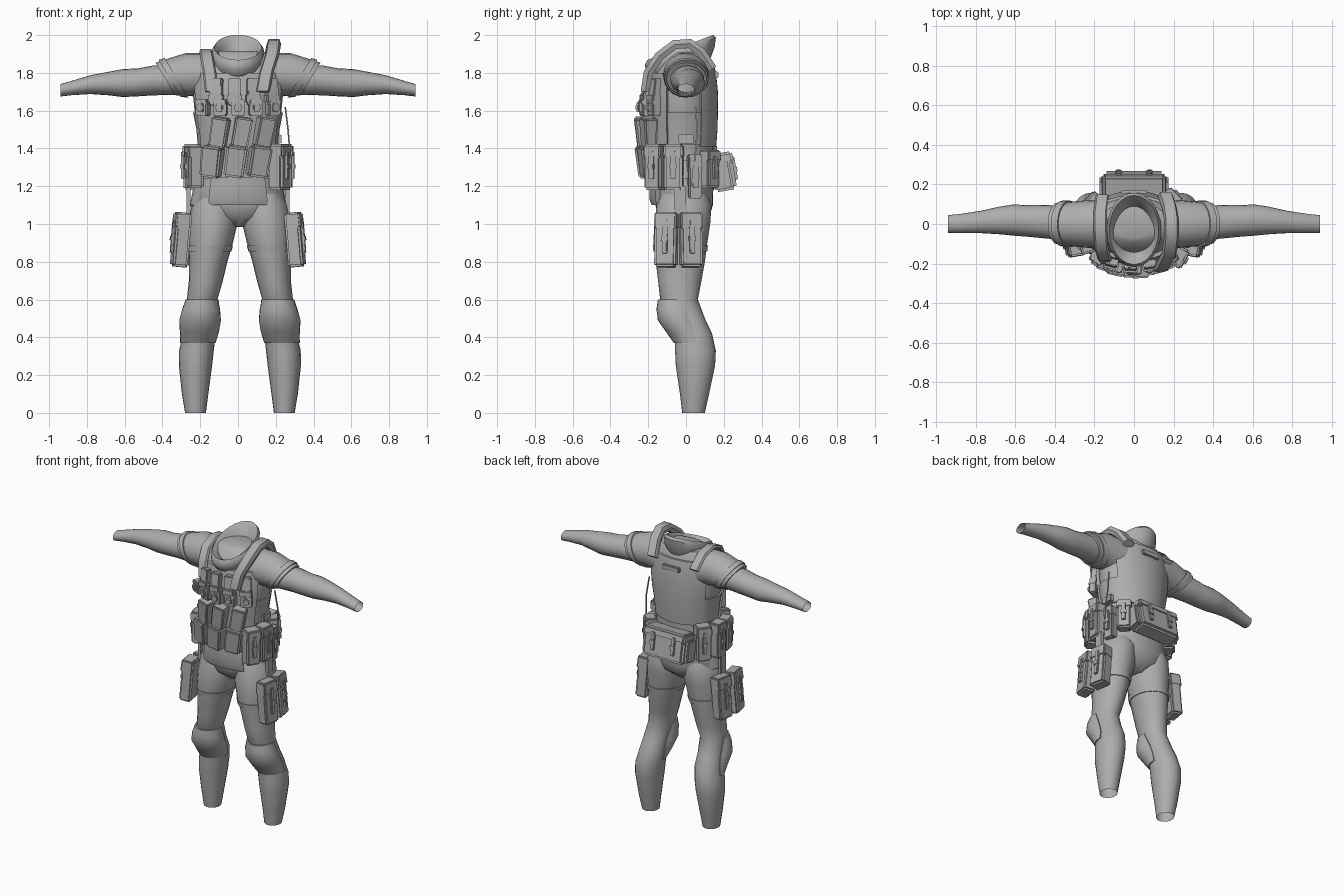
import bpy, bmesh, math
from mathutils import Matrix, Vector

if "Cube" in bpy.data.objects:
    bpy.data.objects.remove(bpy.data.objects["Cube"])

cloth = bpy.data.materials.new("grey_cloth")
cloth.diffuse_color = (0.42, 0.42, 0.42, 1)
cloth.use_nodes = True
cloth.node_tree.nodes["Principled BSDF"].inputs["Base Color"].default_value = cloth.diffuse_color
R = math.radians


def finish(name, bm):
    bmesh.ops.recalc_face_normals(bm, faces=bm.faces[:])
    me = bpy.data.meshes.new(name)
    bm.to_mesh(me)
    bm.free()
    me.materials.append(cloth)
    ob = bpy.data.objects.new(name, me)
    bpy.context.collection.objects.link(ob)
    return ob


def loft(name, rings, closed=True, caps=False):
    """Skin a list of equally long point rings."""
    bm = bmesh.new()
    rows = [[bm.verts.new(p) for p in r] for r in rings]
    n = len(rows[0])
    for a, b in zip(rows, rows[1:]):
        for i in range(n if closed else n - 1):
            j = (i + 1) % n
            bm.faces.new((a[i], a[j], b[j], b[i]))
    if caps:
        bm.faces.new(rows[0])
        bm.faces.new(rows[-1])
    return finish(name, bm)


def surf(table, z, a, off=0.0, s=1):
    """Point on a body table (z, cx, cy, rx, ry); angle 0 is front, 90 is +x."""
    z = min(max(z, table[0][0]), table[-1][0])
    for p, q in zip(table, table[1:]):
        if z <= q[0]:
            t = (z - p[0]) / (q[0] - p[0])
            cx, cy, rx, ry = (u + (v - u) * t for u, v in zip(p[1:], q[1:]))
            break
    return Vector((s * (cx + (rx + off) * math.sin(a)), cy - (ry + off) * math.cos(a), z))


def body(name, table, n=24, s=1, caps=False):
    return loft(name, [[surf(table, r[0], 2 * math.pi * i / n, 0, s) for i in range(n)] for r in table], caps=caps)


def shell(name, table, zs, a0, a1, off, s=1, n=16):
    """Panel lying over a body table, with its rim tucked into the body."""
    rows = [(zs[0], True)] + [(z, False) for z in zs] + [(zs[-1], True)]
    cols = [(a0, True)] + [(a0 + (a1 - a0) * i / n, False) for i in range(n + 1)] + [(a1, True)]
    return loft(name, [[surf(table, z, R(a), -0.01 if zt or at else off(z, R(a)), s)
                        for a, at in cols] for z, zt in rows], closed=False)


def add_box(bm, c, size, top=(1, 1), bevel=0.008):
    r = bmesh.ops.create_cube(bm, size=1)
    vs = r["verts"]
    for v in vs:
        kx, ky = top if v.co.z > 0 else (1, 1)
        v.co = Vector((v.co.x * size[0] * kx + c[0], v.co.y * size[1] * ky + c[1], v.co.z * size[2] + c[2]))
    if bevel:
        edges = list({e for v in vs for e in v.link_edges})
        bmesh.ops.bevel(bm, geom=edges, offset=bevel, segments=2, affect='EDGES')


def pouch(name, loc, size, yaw=0, lean=0, roll=0, flap=True, top=(1, 1), straps=1):
    """Soft box facing its yaw angle, with lid, pull tabs and buckles."""
    w, d, h = size
    bm = bmesh.new()
    add_box(bm, (0, 0, 0), size, top, min(size) * 0.14)
    if flap:
        add_box(bm, (0, -0.004, h * 0.36), (w * 1.06, d * 1.08, h * 0.3), (0.95, 0.92), min(size) * 0.1)
        for i in range(straps):
            x = (i - (straps - 1) / 2) * w * 0.5
            add_box(bm, (x, -d / 2 - 0.004, h * 0.05), (0.028, 0.018, h * 0.62), (1, 1), 0.004)
            add_box(bm, (x, -d / 2 - 0.01, h * 0.02), (0.038, 0.016, 0.03), (1, 1), 0.004)
    bm.transform(Matrix.Translation(loc) @ Matrix.Rotation(R(yaw), 4, 'Z')
                 @ Matrix.Rotation(R(lean), 4, 'X') @ Matrix.Rotation(R(roll), 4, 'Y'))
    return finish(name, bm)


def strap(name, pts, w, t):
    """Flat band running mostly in the yz plane."""
    pts = [Vector(p) for p in pts]
    rings = []
    for i, p in enumerate(pts):
        tan = (pts[min(i + 1, len(pts) - 1)] - pts[max(i - 1, 0)]).normalized()
        nor = tan.cross(Vector((1, 0, 0))).normalized() * t / 2
        side = Vector((w / 2, 0, 0))
        rings.append([p + side * 0.75 + nor, p + side, p + side * 0.75 - nor,
                      p - side * 0.75 - nor, p - side, p - side * 0.75 + nor])
    return loft(name, rings, caps=True)


# Torso and hips
TORSO = [(0.985, 0, -0.01, 0.05, 0.07), (1.04, 0, -0.01, 0.2, 0.135), (1.1, 0, -0.01, 0.255, 0.152),
         (1.2, 0, -0.01, 0.235, 0.155), (1.3, 0, -0.01, 0.212, 0.155), (1.4, 0, -0.015, 0.202, 0.16),
         (1.5, 0, -0.015, 0.21, 0.168), (1.6, 0, -0.015, 0.23, 0.17), (1.7, 0, -0.015, 0.24, 0.17),
         (1.8, 0, -0.01, 0.235, 0.155), (1.86, 0, 0, 0.222, 0.13), (1.905, 0, 0.01, 0.17, 0.1),
         (1.915, 0, 0.01, 0.1, 0.08)]
body("torso", TORSO, 32, caps=True)

# Vest: waist wrap, front and back panels, belt, groin flap
shell("vest_wrap", TORSO, [1.42, 1.5, 1.59], 0, 360, lambda z, a: 0.01, n=32)
shell("vest_front", TORSO, [1.25, 1.35, 1.45, 1.6, 1.7, 1.8], -62, 62, lambda z, a: 0.02)
shell("vest_back", TORSO, [1.41, 1.5, 1.6, 1.7, 1.8, 1.85], 122, 238, lambda z, a: 0.014)
shell("belt", TORSO, [1.24, 1.29, 1.34], 0, 360, lambda z, a: 0.016, n=32)
shell("groin_flap", TORSO, [1.1, 1.13, 1.19, 1.25], -34, 34, lambda z, a: 0.03 if z > 1.11 else 0.02)
pouch("drag_handle", (0, 0.155, 1.79), (0.13, 0.035, 0.035), 180, flap=False)

# Cowl collar, tilted down to the front, with a hollow inside
COWL = [(1.78, 0.1, 0.12, 0.2), (1.83, 0.125, 0.16, 0.3), (1.875, 0.138, 0.182, 0.34), (1.915, 0.138, 0.188, 0.38),
        (1.935, 0.125, 0.175, 0.38), (1.92, 0.108, 0.155, 0.38), (1.88, 0.085, 0.12, 0.3), (1.8, 0.07, 0.08, 0.1),
        (1.925, 0.06, 0.07, 0)]
loft("collar", [[(rx * math.sin(k * math.pi / 12), -0.03 - ry * math.cos(k * math.pi / 12),
                  z - t * ry * math.cos(k * math.pi / 12)) for k in range(24)] for z, rx, ry, t in COWL[:-1]], caps=True)

# Shoulder straps: padded on one side, flat on the other
strap("padded_strap", [(0.13, -0.215, 1.7), (0.15, -0.2, 1.8), (0.18, -0.14, 1.89), (0.19, -0.06, 1.95),
                       (0.19, 0.02, 1.955), (0.18, 0.08, 1.91), (0.16, 0.14, 1.82)], 0.075, 0.05)
strap("flat_strap", [(-0.14, -0.19, 1.7), (-0.15, -0.175, 1.8), (-0.165, -0.12, 1.88), (-0.17, -0.03, 1.915),
                     (-0.17, 0.06, 1.9), (-0.16, 0.14, 1.81)], 0.07, 0.025)

# Legs, knee pads, arms and sleeves, mirrored
LEG = [(0, 0.235, 0.04, 0.055, 0.06), (0.1, 0.237, 0.045, 0.07, 0.077), (0.25, 0.235, 0.05, 0.088, 0.104),
       (0.33, 0.23, 0.05, 0.092, 0.108), (0.42, 0.215, 0.04, 0.086, 0.098), (0.5, 0.21, 0.01, 0.08, 0.09),
       (0.6, 0.2, -0.037, 0.081, 0.1), (0.7, 0.18, -0.033, 0.09, 0.115), (0.8, 0.168, -0.03, 0.102, 0.13),
       (0.9, 0.155, -0.03, 0.118, 0.143), (1.0, 0.143, -0.02, 0.13, 0.148), (1.1, 0.135, -0.01, 0.12, 0.145),
       (1.16, 0.13, -0.01, 0.09, 0.12)]
BULGE = {0.37: 0.0, 0.43: 0.04, 0.49: 0.066, 0.55: 0.042, 0.6: 0.006}
ARM = [(0.3, 0, 1.76, 0.085, 0.075), (0.45, 0.012, 1.76, 0.085, 0.079), (0.53, 0.015, 1.75, 0.08, 0.074),
       (0.61, 0.02, 1.746, 0.079, 0.074), (0.68, 0.018, 1.744, 0.07, 0.063), (0.78, 0.01, 1.738, 0.056, 0.05),
       (0.88, 0.003, 1.72, 0.048, 0.038), (0.94, 0, 1.708, 0.045, 0.033)]
SLEEVE = [(0.15, 0, 1.78, 0.125, 0.125), (0.24, 0, 1.79, 0.12, 0.115), (0.32, 0, 1.775, 0.112, 0.098),
          (0.385, 0.003, 1.768, 0.106, 0.086), (0.385, 0.003, 1.768, 0.085, 0.07)]
CUFF = [(0.325, 0, 1.774, 0.105, 0.09), (0.325, 0, 1.774, 0.119, 0.105), (0.362, 0.002, 1.771, 0.116, 0.098),
        (0.362, 0.002, 1.771, 0.1, 0.085)]


def limb(name, table, s, slant):
    ang = [2 * math.pi * k / 20 for k in range(20)]
    loft(name, [[(s * (x + slant * min(1, (x - 0.15) * 6) * rz * math.sin(a)), cy + ry * math.cos(a),
                  cz + rz * math.sin(a)) for a in ang] for x, cy, cz, ry, rz in table])


for s, side in ((1, "left"), (-1, "right")):
    leg = [(r[0], r[1] + 0.01 * s) + r[2:] for r in LEG]
    body(side + "_leg", leg, 20, s)
    shell(side + "_knee_pad", leg, list(BULGE), -95, 95,
          lambda z, a: 0.006 + BULGE[z] * max(0, math.cos(a)) ** 0.7, s)
    shell(side + "_thigh_strap", leg, [0.855, 0.885], 0, 360, lambda z, a: 0.005, s, 24)
    limb(side + "_arm", ARM, s, 0)
    limb(side + "_sleeve", SLEEVE, s, 0.6)
    limb(side + "_sleeve_band", CUFF, s, 0.6)
    # Double thigh pouches
    for k, y in enumerate((-0.105, 0.025)):
        pouch(f"{side}_thigh_pouch_{k}", (s * (0.302 - 0.008 * k), y, 0.915), (0.115, 0.08, 0.285),
              s * (80 + 20 * k), lean=-5, straps=1)
    pouch(side + "_thigh_hanger", (s * 0.262, -0.03, 1.1), (0.06, 0.02, 0.2), s * 90, flap=False)


def on_chest(x, z, out):
    """Location and yaw on the chest at a given x."""
    a = math.asin(x / 0.235)
    p = surf(TORSO, z, a, out)
    return p, math.degrees(math.atan2(math.sin(a) / 0.235, math.cos(a) / 0.17)) * 0.8


# Chest magazines and the small pouch row beneath
for i in range(4):
    p, yaw = on_chest(-0.1 + i * 0.085, 1.7, 0.03)
    pouch(f"chest_magazine_{i}", p, (0.066, 0.04, 0.145), yaw, lean=-6, flap=False)
    pouch(f"magazine_band_{i}", p - Vector((0, 0.004, 0.035)), (0.078, 0.055, 0.05), yaw, flap=False)
for i in range(5):
    p, yaw = on_chest(-0.16 + i * 0.08, 1.615, 0.04)
    pouch(f"small_pouch_{i}", p, (0.07, 0.05, 0.085), yaw, straps=1)

# Large stomach magazines and their holders
for i in range(3):
    p, yaw = on_chest(-0.09 + i * 0.108, 1.485, 0.05)
    pouch(f"stomach_magazine_{i}", p, (0.088, 0.06, 0.16), yaw, lean=4, roll=10, flap=False, top=(1.05, 1.3))
    p, yaw = on_chest(-0.125 + i * 0.112, 1.33, 0.05)
    pouch(f"magazine_holder_{i}", p, (0.104, 0.075, 0.165), yaw, lean=4, roll=8, flap=False, top=(1.06, 1.3))

# Belt pouches: two per flank, holster pieces, big rear pack
pouch("left_belt_pouch_front", (0.215, -0.16, 1.3), (0.1, 0.09, 0.24), 62)
pouch("left_belt_pouch_side", (0.24, -0.065, 1.3), (0.1, 0.09, 0.24), 85)
pouch("left_tool_holder", (0.232, 0.045, 1.25), (0.07, 0.055, 0.23), 100)
pouch("left_rear_pouch", (0.185, 0.125, 1.29), (0.09, 0.075, 0.2), 135)
pouch("right_belt_pouch_front", (-0.23, -0.1, 1.3), (0.09, 0.08, 0.22), -75)
pouch("right_belt_pouch_side", (-0.245, 0.0, 1.3), (0.09, 0.085, 0.24), -92)
pouch("right_belt_pouch_rear", (-0.2, 0.1, 1.3), (0.1, 0.085, 0.24), -128)
pouch("rear_pack", (0, 0.195, 1.275), (0.31, 0.12, 0.2), 180, lean=-10, straps=2)
for s in (1, -1):
    pouch("rear_pack_side", (s * 0.15, 0.185, 1.26), (0.05, 0.09, 0.15), 180, lean=-10, flap=False)
pouch("left_vest_buckle", (0.215, 0.0, 1.45), (0.08, 0.03, 0.05), 90, flap=False)

# Thin cable hanging behind the flank
strap("cable", [(0.25, 0.05, 1.62), (0.265, 0.06, 1.5), (0.275, 0.05, 1.38), (0.275, 0.03, 1.2)], 0.008, 0.008)

# Smooth shading with sharp edges kept
for ob in bpy.data.objects:
    ob.select_set(True)
    bpy.context.view_layer.objects.active = ob
bpy.ops.object.shade_smooth_by_angle(angle=R(40))
